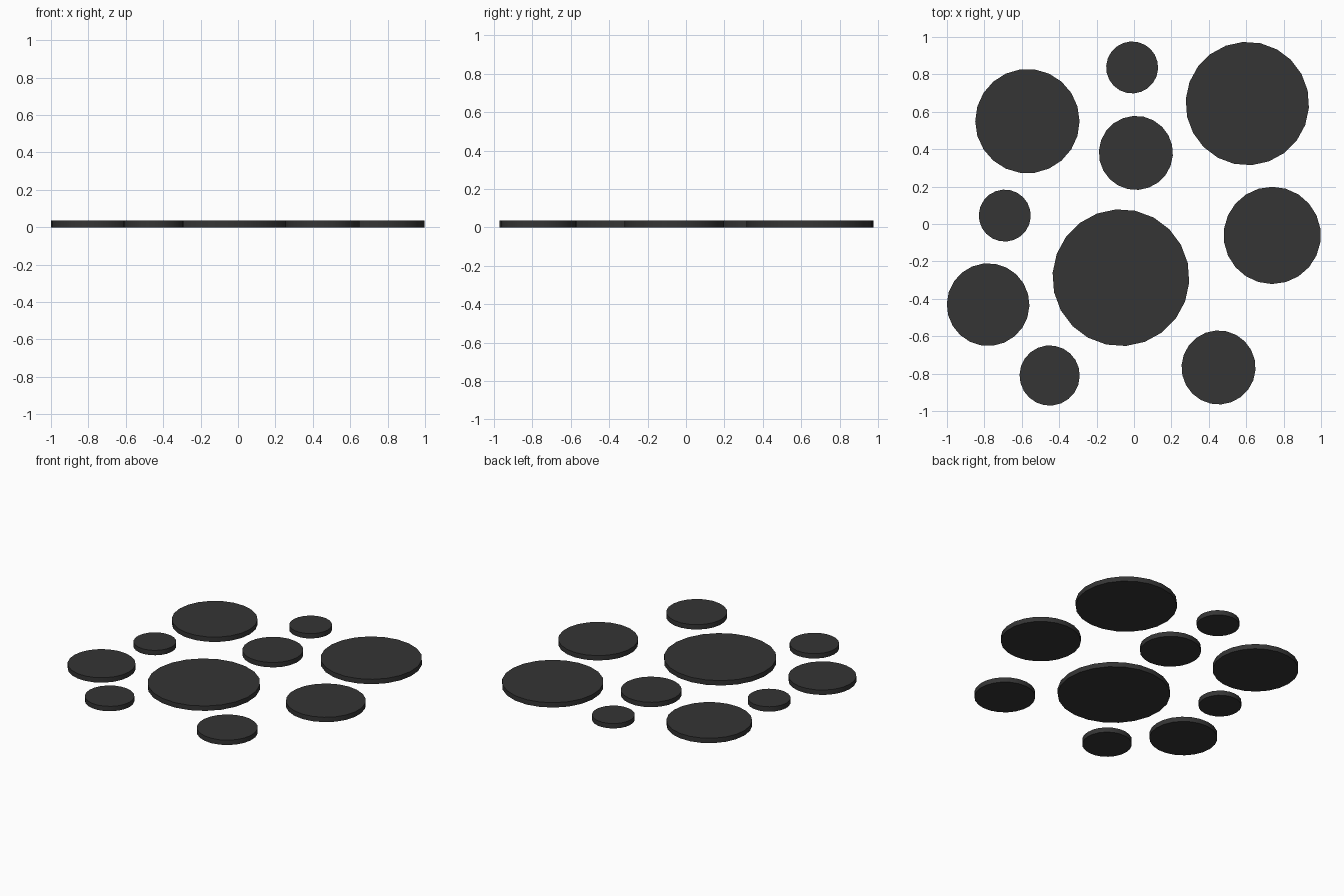
import bpy, math

if "Cube" in bpy.data.objects:
    bpy.data.objects.remove(bpy.data.objects["Cube"])

THICKNESS = 0.035
SIDES = 22

mat = bpy.data.materials.new("dark_rubber")
mat.diffuse_color = (0.035, 0.035, 0.035, 1)
mat.use_nodes = True
mat.node_tree.nodes["Principled BSDF"].inputs["Base Color"].default_value = mat.diffuse_color

# Discs: x, y, radius, rotation in half-steps of one side
DISCS = [
    (-0.57, 0.55, 0.279, 1),
    (-0.01, 0.837, 0.139, 0.5),
    (0.606, 0.644, 0.33, 0.5),
    (0.01, 0.38, 0.198, 0.5),
    (-0.691, 0.045, 0.139, 0.5),
    (0.739, -0.061, 0.26, 0),
    (-0.07, -0.287, 0.366, 0.5),
    (-0.78, -0.431, 0.221, 0.8),
    (-0.451, -0.81, 0.161, 0.8),
    (0.452, -0.767, 0.198, 0.5),
]

# Scattered stepping discs, all the same thickness
for i, (x, y, r, turn) in enumerate(DISCS, 1):
    bpy.ops.mesh.primitive_cylinder_add(
        vertices=SIDES, radius=r, depth=THICKNESS,
        location=(x, y, THICKNESS / 2),
        rotation=(0, 0, math.pi / 2 + (turn + 1) * math.pi / SIDES))
    disc = bpy.context.object
    disc.name = f"disc_{i:02d}"
    disc.data.materials.append(mat)
    bpy.ops.object.shade_smooth_by_angle(angle=math.radians(30))
